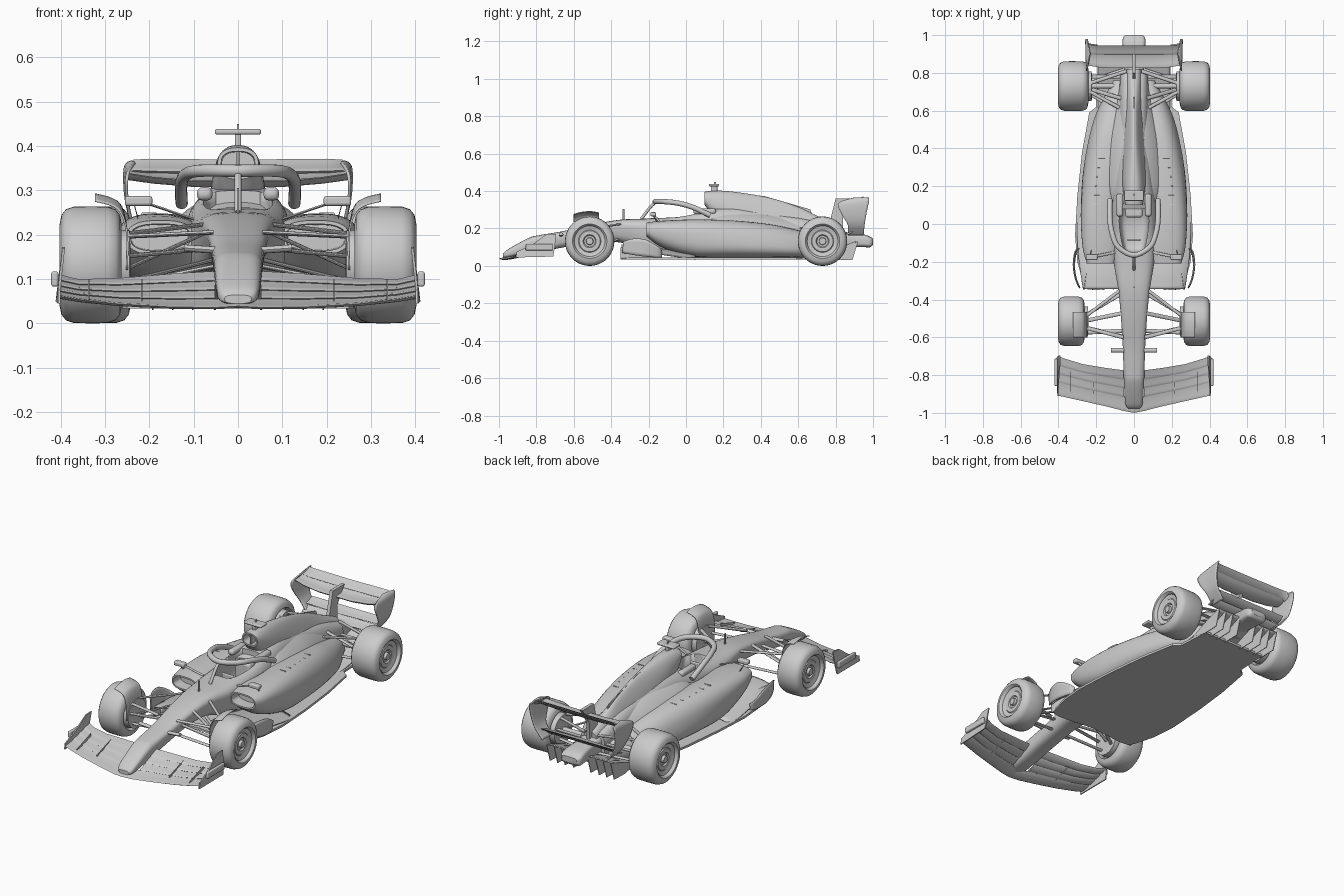
import bpy, bmesh, math
from math import sin, cos, pi


def build(name, verts, faces, mirror=False, solid=0, bevel=0, inlet=0):
    me = bpy.data.meshes.new(name)
    ob = bpy.data.objects.new(name, me)
    bpy.context.collection.objects.link(ob)
    bm = bmesh.new()
    vs = [bm.verts.new(v) for v in verts]
    for f in faces:
        bm.faces.new([vs[i] for i in f])
    bmesh.ops.recalc_face_normals(bm, faces=bm.faces)
    if inlet:  # hollow out the front cap
        cap = min((f for f in bm.faces if len(f.verts) > 4), key=lambda f: f.calc_center_median().y)
        bmesh.ops.inset_region(bm, faces=[cap], thickness=0.008)
        bmesh.ops.inset_region(bm, faces=[cap], thickness=0.002)
        for v in cap.verts:
            v.co.y += inlet
    bm.to_mesh(me)
    bm.free()
    if solid:
        m = ob.modifiers.new("solid", 'SOLIDIFY')
        m.thickness, m.offset = solid, 0
    if bevel:
        m = ob.modifiers.new("bevel", 'BEVEL')
        m.width, m.segments = bevel, 3
    if mirror:
        ob.modifiers.new("mirror", 'MIRROR')
    return ob


def grid_faces(rows, n, closed):
    return [(r * n + i, r * n + (i + 1) % n, (r + 1) * n + (i + 1) % n, (r + 1) * n + i)
            for r in range(rows - 1) for i in range(n if closed else n - 1)]


def smooth_path(pts, steps=5):
    out = []
    for i in range(len(pts) - 1):
        a, b, c, d = pts[max(i - 1, 0)], pts[i], pts[i + 1], pts[min(i + 2, len(pts) - 1)]
        for k in range(steps):
            t = k / steps
            out.append(tuple(0.5 * (2 * q + (r - p) * t + (2 * p - 5 * q + 4 * r - s) * t * t
                                    + (3 * q - p - 3 * r + s) * t ** 3) for p, q, r, s in zip(a, b, c, d)))
    return out + [pts[-1]]


def rings_mesh(name, rings, **kw):
    n = len(rings[0])
    faces = grid_faces(len(rings), n, True)
    faces += [tuple(range(n)), tuple(range((len(rings) - 1) * n, len(rings) * n))]
    return build(name, [p for r in rings for p in r], faces, **kw)


def loft(name, sections, power=2.8, n=36, **kw):
    """sections: y, centre x, half width, bottom z, top z, taper"""
    rings = []
    for y, cx, hw, zb, zt, tp in smooth_path(sections):
        ring = []
        for i in range(n):
            c, s = cos(2 * pi * i / n), sin(2 * pi * i / n)
            u = math.copysign(abs(c) ** (2 / power), c)
            w = math.copysign(abs(s) ** (2 / power), s)
            ring.append((cx + hw * u * (1 + tp * w), y, (zb + zt) / 2 + (zt - zb) / 2 * w))
        rings.append(ring)
    return rings_mesh(name, rings, **kw)


def blade(name, stations, thick=0.007, camber=0.08, mirror=True):
    """stations: x, leading y, leading z, trailing y, trailing z"""
    rings = []
    for x, y0, z0, y1, z1 in stations:
        ring = []
        for side, us in ((1, range(0, 9)), (-1, range(7, 0, -1))):
            for u in (k / 8 for k in us):
                z = z0 + (z1 - z0) * u - camber * 4 * u * (1 - u) * (y1 - y0)
                ring.append((x, y0 + (y1 - y0) * u, z + side * thick * (0.15 + math.sqrt(u) * (1 - u) * 1.6)))
        rings.append(ring)
    return rings_mesh(name, rings, mirror=mirror)


def plate(name, pts, off, mirror=True):
    rings = [pts, [tuple(a + b for a, b in zip(p, off)) for p in pts]]
    return rings_mesh(name, rings, mirror=mirror)


def sheet(name, rows, solid=0.006, mirror=True):
    rows = smooth_path([tuple(c for p in r for c in p) for r in rows], 4)
    rows = [smooth_path([r[i:i + 3] for i in range(0, len(r), 3)], 4) for r in rows]
    return build(name, [p for r in rows for p in r], grid_faces(len(rows), len(rows[0]), False),
                 mirror=mirror, solid=solid)


def rod(name, p, q, chord=0.011, thick=0.005):
    rings = [[(x, y + chord * cos(k * pi / 6), z + thick * sin(k * pi / 6)) for k in range(12)] for x, y, z in (p, q)]
    return rings_mesh(name, rings, mirror=True)


def box(name, c, s, bevel=0.004, mirror=False):
    v = [(c[0] + s[0] / 2 * i, c[1] + s[1] / 2 * j, c[2] + s[2] / 2 * k)
         for i in (-1, 1) for j in (-1, 1) for k in (-1, 1)]
    f = [(0, 1, 3, 2), (4, 5, 7, 6), (0, 1, 5, 4), (2, 3, 7, 6), (0, 2, 6, 4), (1, 3, 7, 5)]
    return build(name, v, f, mirror=mirror, bevel=bevel)


def lathe(name, y, z, profile, n=48):
    """profile: x, radius, spun round a wheel axle"""
    rings = [[(x, y + r * cos(2 * pi * k / n), z + r * sin(2 * pi * k / n)) for k in range(n)] for x, r in profile]
    return rings_mesh(name, rings, mirror=True)


def tube(name, pts, r):
    cu = bpy.data.curves.new(name, 'CURVE')
    cu.dimensions, cu.bevel_depth, cu.bevel_resolution, cu.use_fill_caps = '3D', r, 4, True
    path = smooth_path(pts)
    sp = cu.splines.new('POLY')
    sp.points.add(len(path) - 1)
    for q, p in zip(sp.points, path):
        q.co = (*p, 1)
    bpy.context.collection.objects.link(bpy.data.objects.new(name, cu))


# Wheels with brake drums
for name, y, x0 in (("front", -0.515, 0.262), ("rear", 0.73, 0.242)):
    lathe(name + "_wheel", y, 0.132, [
        (x0 + .02, .02), (x0 + .02, .085), (x0, .092), (x0 + .004, .112), (x0 + .014, .125), (x0 + .032, .131),
        (.33, .132), (.37, .131), (.388, .125), (.398, .112), (.402, .092), (.396, .085), (.386, .082),
        (.380, .06), (.384, .056), (.384, .035), (.376, .03), (.376, .02), (.39, .018), (.39, .004)])
    lathe(name + "_brake_drum", y, 0.132, [(x0 - .02, .03), (x0 - .018, .078), (x0 + .03, .08), (x0 + .03, .03)])

# Nose and tub, with the cockpit cut out
tub = loft("nose_and_tub", [
    (-.978, 0, .03, .045, .064, 0), (-.95, 0, .046, .045, .09, 0), (-.84, 0, .053, .062, .15, .03),
    (-.78, 0, .055, .075, .165, .05), (-.65, 0, .058, .10, .187, .1), (-.5, 0, .066, .125, .222, .15),
    (-.35, 0, .08, .125, .247, .15), (-.2, 0, .105, .08, .254, .1), (-.05, 0, .118, .05, .268, .03),
    (.1, 0, .122, .045, .298, -.06), (.25, 0, .11, .045, .315, -.15), (.45, 0, .09, .045, .285, -.2),
    (.65, 0, .082, .05, .25, -.12), (.8, 0, .072, .08, .205, 0)], power=3.2)
hole = loft("cockpit_cutter", [(-.15, 0, .03, .16, .40, 0), (-.12, 0, .058, .12, .40, 0), (0, 0, .078, .11, .40, 0),
                               (.08, 0, .07, .13, .40, 0), (.11, 0, .05, .15, .40, 0)], power=5)
hole.hide_render = True
hole.display_type = 'WIRE'
cut = tub.modifiers.new("cockpit", 'BOOLEAN')
cut.operation, cut.object, cut.solver = 'DIFFERENCE', hole, 'EXACT'
box("seat", (0, .06, .19), (.09, .05, .14), .012)
box("steering_wheel", (0, -.085, .225), (.07, .012, .04), .005)
box("headrest", (.075, .10, .292), (.035, .12, .03), .012, True)

# Engine cover with airbox, sloping shoulders and spine fin
loft("engine_cover", [
    (.10, 0, .046, .325, .396, 0), (.15, 0, .054, .27, .402, -.1), (.25, 0, .06, .22, .397, -.25),
    (.445, 0, .056, .15, .365, -.5), (.6, 0, .05, .12, .315, -.5), (.7, 0, .048, .11, .268, -.3),
    (.82, 0, .04, .11, .215, 0)], power=2.4, inlet=.05)
loft("body_shoulder", [(.08, 0, .14, .06, .262, -.05), (.2, 0, .175, .06, .295, -.25), (.42, 0, .16, .05, .285, -.3),
                       (.6, 0, .115, .05, .245, -.25), (.74, 0, .08, .06, .2, -.1)], power=2.2)
plate("spine_fin", [(-.003, .3, .385), (-.003, .42, .373), (-.003, .665, .302), (-.003, .68, .26), (-.003, .4, .3)],
      (.006, 0, 0), mirror=False)
box("airbox_divider", (0, .125, .36), (.006, .04, .07), .001)

# Sidepods
loft("sidepod", [
    (-.21, .175, .075, .155, .232, 0), (-.12, .175, .096, .095, .242, .1), (.05, .182, .1, .05, .248, .0),
    (.25, .155, .115, .045, .243, -.12), (.45, .13, .105, .045, .222, -.2), (.6, .095, .095, .045, .19, -.2),
    (.76, .05, .06, .05, .15, 0)], power=2.7, mirror=True, inlet=.06)
for k in range(6):
    box("cooling_louvre", (.2 - k * .006, .1 + k * .05, .246 - k * .003), (.035, .006, .008), .002, True)

# Floor, tunnel entry, fences and edge fins
plate("floor", [(0, -.33, .034), (.2, -.35, .034), (.25, -.345, .034), (.27, -.31, .034), (.30, -.2, .034),
                (.312, -.06, .034), (.30, .15, .034), (.275, .38, .034), (.237, .59, .034), (.2, .62, .034),
                (.19, .8, .034), (0, .8, .034)], (0, 0, .012))
sheet("tunnel_roof", [[(.07, y, z), (.17, y, z + .008), (.25, y, z - .004), (.268 + e, y, z - .02)]
                      for y, z, e in ((-.345, .103, 0), (-.25, .10, .015), (-.12, .08, .03), (.05, .055, .035))])
for x in (.11, .165, .22, .265):
    sheet("floor_fence", [[(x, -.35, .036), (x, -.35, .098)], [(x - .01, -.27, .036), (x - .01, -.27, .1)],
                          [(x - .03, -.17, .036), (x - .03, -.17, .085)]], .004)
sheet("floor_edge_fin", [[(.285, -.34, .07), (.292, -.335, .13)], [(.305, -.29, .06), (.312, -.285, .145)],
                         [(.315, -.22, .05), (.322, -.215, .14)], [(.305, -.15, .045), (.312, -.145, .10)],
                         [(.29, -.13, .045), (.29, -.13, .08)]], .005)

# Diffuser and rear crash structure
sheet("diffuser", [[(0, y, z), (.1, y, z), (.19, y, z)] for y, z in ((.58, .04), (.72, .06), (.82, .095), (.91, .13))])
for x in (.05, .1, .145, .19):
    plate("diffuser_strake", [(x, .70, .05), (x, .80, .03), (x, .89, .032), (x, .92, .13), (x, .82, .10)], (.004, 0, 0))
loft("crash_structure", [(.74, 0, .06, .09, .2, 0), (.86, 0, .052, .1, .18, 0), (.95, 0, .06, .1, .168, 0),
                         (.985, 0, .058, .10, .155, 0), (1.0, 0, .045, .115, .146, 0)], power=4)

# Front wing: four stacked elements with endplates
edges = [(0, -1.0, .038, -.80, .10), (.052, -.99, .035, -.775, .108), (.15, -.965, .036, -.762, .102),
         (.27, -.938, .043, -.742, .092), (.36, -.918, .053, -.715, .09), (.402, -.908, .06, -.70, .10)]
for k, (a, b) in enumerate(((0, .36), (.34, .58), (.56, .79), (.77, 1))):
    blade("front_wing_element", [(x, y0 + (y1 - y0) * a, z0 + (z1 - z0) * a ** 1.3 + .003 * k,
                                  y0 + (y1 - y0) * b, z0 + (z1 - z0) * b ** 1.3 + .003 * k)
                                 for x, y0, z0, y1, z1 in edges[(1 if k else 0):]], .006, .05)
plate("front_endplate", [(.40, -.91, .045), (.40, -.905, .075), (.396, -.82, .115), (.39, -.745, .17),
                         (.39, -.695, .172), (.398, -.70, .11), (.405, -.71, .05)], (.006, 0, 0))
box("endplate_winglet", (.413, -.785, .10), (.016, .145, .034), .005, True)
for x in (.215, .335):
    plate("wing_bracket", [(x, -.9, .06), (x, -.78, .10), (x, -.78, .085), (x, -.9, .045)], (.003, 0, 0))
rod("nose_camera_arm", (.05, -.668, .165), (.122, -.668, .17), .012, .008)

# Rear wing, endplates, beam wing and pylon
blade("rear_main_plane", [(0, .825, .318, .915, .338), (.1, .825, .318, .915, .338), (.19, .83, .326, .915, .342),
                          (.248, .84, .335, .92, .347)], .01, .12)
blade("rear_flap", [(0, .895, .340, .945, .368), (.2, .895, .342, .945, .37), (.235, .90, .344, .95, .368),
                    (.25, .905, .338, .955, .358)], .007, .1)
sheet("rear_endplate", [[(.232, .90, .363), (.24, .94, .364), (.246, .978, .362)],
                        [(.249, .815, .335), (.252, .90, .34), (.255, .978, .345)],
                        [(.25, .83, .28), (.25, .9, .28), (.252, .965, .28)],
                        [(.235, .865, .22), (.235, .91, .22), (.235, .955, .22)],
                        [(.195, .865, .165), (.195, .91, .165), (.195, .95, .165)]], .007)
for z, y in ((.17, .84), (.2, .88)):
    blade("beam_wing", [(0, y, z, y + .06, z + .02), (.215, y + .01, z, y + .06, z + .02)], .006, .1)
plate("wing_pylon", [(-.009, .76, .2), (-.009, .785, .30), (-.009, .80, .36), (-.009, .90, .36), (-.009, .87, .32),
                     (-.009, .84, .27), (-.009, .84, .16)], (.018, 0, 0), mirror=False)

# Front and rear suspension arms
for p, q in (((.06, -.34, .225), (.27, -.5, .2)), ((.055, -.6, .205), (.27, -.545, .195)),
             ((.05, -.36, .145), (.27, -.49, .09)), ((.045, -.6, .13), (.27, -.545, .085)),
             ((.05, -.47, .215), (.27, -.515, .115)), ((.05, -.565, .17), (.27, -.575, .15))):
    rod("front_suspension_arm", p, q)
for p, q in (((.05, .6, .20), (.25, .71, .2)), ((.04, .81, .20), (.25, .74, .2)), ((.06, .58, .13), (.25, .70, .09)),
             ((.04, .82, .11), (.25, .75, .09)), ((.05, .66, .215), (.25, .72, .12)), ((.04, .78, .15), (.25, .78, .15))):
    rod("rear_suspension_arm", p, q)
rod("drive_shaft", (.03, .73, .135), (.26, .73, .132), .013, .013)

# Wheel deflectors
sheet("wheel_deflector", [[(.25, y, .12), (.25, y, .2), (.262, y, zt - .03), (.285, y, zt - .01), (.322, y, zt)]
                          for y, zt in ((-.60, .276), (-.56, .287), (-.51, .291), (-.465, .284))], .004)

# Halo
arc = [(.127, .13, .27), (.128, .04, .312), (.118, -.04, .335), (.085, -.12, .344)]
tube("halo_ring", arc + [(0, -.165, .344)] + [(-x, y, z) for x, y, z in arc[::-1]], .014)
tube("halo_pillar", [(0, -.16, .342), (0, -.19, .315), (0, -.24, .25)], .008)

# Mirrors, probe and roll-hoop camera
box("mirror", (.224, -.175, .276), (.062, .03, .022), .006, True)
rod("mirror_stay", (.10, -.15, .235), (.21, -.172, .272), .008, .003)
rod("mirror_strut", (.225, -.14, .235), (.235, -.172, .272), .006, .004)
box("probe", (0, -.335, .275), (.005, .01, .06), .001)
box("camera_post", (0, .15, .412), (.014, .035, .04), .004)
box("camera_bar", (0, .15, .432), (.104, .055, .013), .005)
box("antenna", (0, .155, .441), (.005, .012, .016), .001)

# Smooth shading with crisp edges
bpy.ops.object.select_all(action='DESELECT')
for ob in bpy.data.objects:
    if ob.type == 'MESH':
        ob.select_set(True)
        bpy.context.view_layer.objects.active = ob
bpy.ops.object.shade_smooth_by_angle(angle=math.radians(35))
